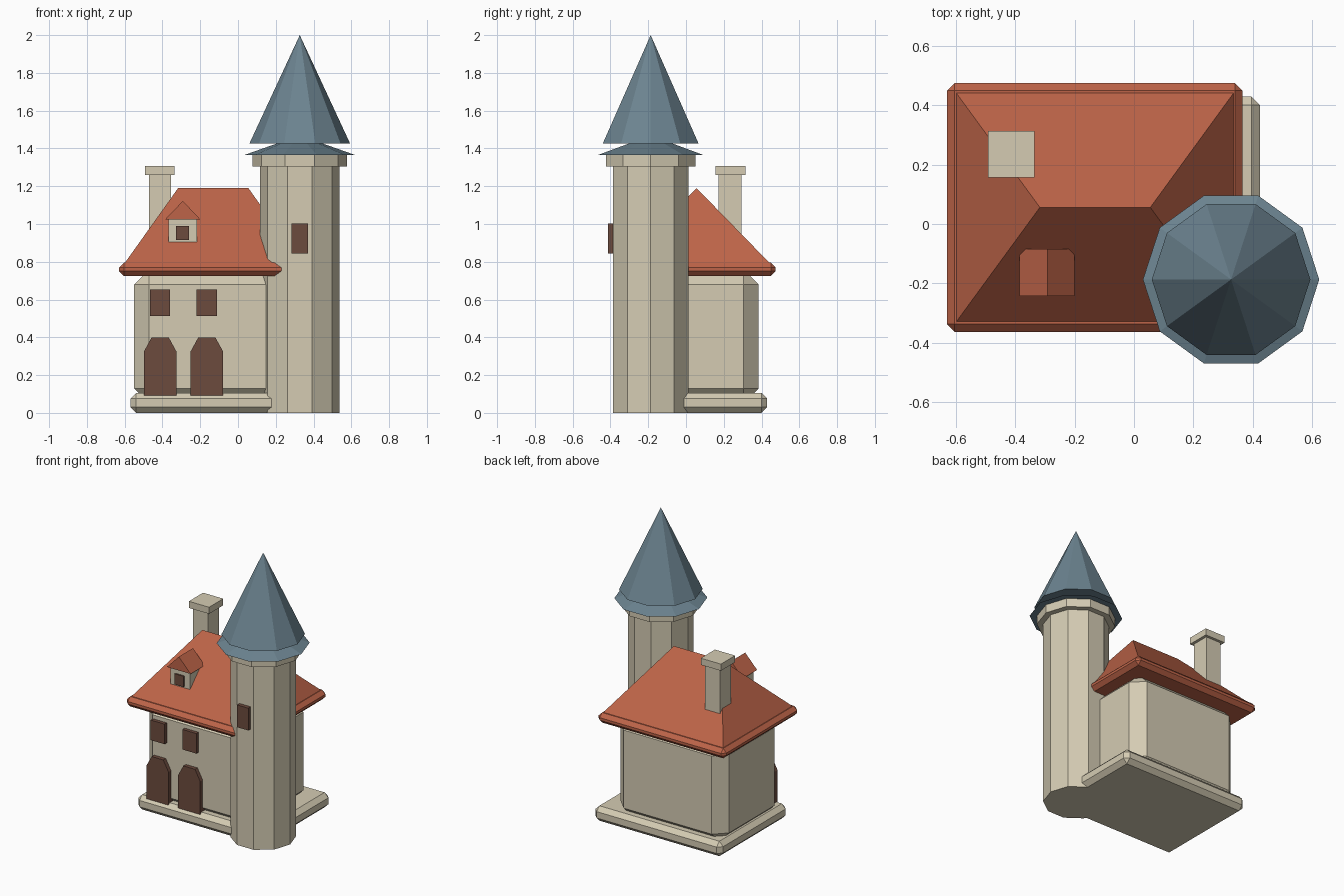
import bpy
import bmesh
from math import radians
from mathutils import Matrix, Vector

cube = bpy.data.objects.get("Cube")
if cube:
    bpy.data.objects.remove(cube, do_unlink=True)


def material(name, rgb):
    mat = bpy.data.materials.new(name)
    mat.use_nodes = True
    mat.diffuse_color = (*rgb, 1)
    bsdf = next(n for n in mat.node_tree.nodes if n.type == 'BSDF_PRINCIPLED')
    bsdf.inputs["Base Color"].default_value = (*rgb, 1)
    bsdf.inputs["Roughness"].default_value = 0.8
    return mat


STONE = material("cream stone", (0.66, 0.60, 0.45))
TILE = material("terracotta tile", (0.51, 0.127, 0.065))
SLATE = material("blue slate", (0.15, 0.23, 0.28))
WOOD = material("brown wood", (0.15, 0.07, 0.048))


def finish(bm, name, mat):
    bmesh.ops.recalc_face_normals(bm, faces=bm.faces)
    mesh = bpy.data.meshes.new(name)
    bm.to_mesh(mesh)
    bm.free()
    mesh.materials.append(mat)
    obj = bpy.data.objects.new(name, mesh)
    bpy.context.collection.objects.link(obj)
    return obj


def box(name, mat, xs, ys, zs, bevel=0):
    """Box between pairs of limits, with optional chamfered edges."""
    bm = bmesh.new()
    bmesh.ops.create_cube(bm, size=1)
    for v in bm.verts:
        v.co = [lim[0] if c < 0 else lim[1] for c, lim in zip(v.co, (xs, ys, zs))]
    if bevel:
        bmesh.ops.bevel(bm, geom=bm.edges[:], offset=bevel, segments=1,
                        profile=0.5, affect='EDGES')
    return finish(bm, name, mat)


def extrude_front(name, mat, outline, y0, y1):
    """Extrude an (x, z) outline from y0 to y1."""
    bm = bmesh.new()
    face = bm.faces.new([bm.verts.new((x, y0, z)) for x, z in outline])
    new = bmesh.ops.extrude_face_region(bm, geom=[face])["geom"]
    verts = [g for g in new if isinstance(g, bmesh.types.BMVert)]
    bmesh.ops.translate(bm, verts=verts, vec=(0, y1 - y0, 0))
    return finish(bm, name, mat)


TOWER_X, TOWER_Y = 0.327, -0.187


def tower_part(name, mat, r0, z0, r1, z1):
    """Ten-sided drum or cone on the tower axis."""
    bm = bmesh.new()
    place = Matrix.Translation((TOWER_X, TOWER_Y, (z0 + z1) / 2)) @ Matrix.Rotation(radians(90), 4, 'Z')
    bmesh.ops.create_cone(bm, cap_ends=True, segments=10, radius1=r0, radius2=r1,
                          depth=z1 - z0, matrix=place)
    bmesh.ops.remove_doubles(bm, verts=bm.verts, dist=0.0005)
    return finish(bm, name, mat)


# House body on its plinth
box("plinth", STONE, (-0.57, 0.425), (-0.325, 0.43), (0, 0.105), 0.03)
box("house_walls", STONE, (-0.55, 0.296), (-0.28, 0.385), (0.05, 0.76), 0.08)

# Hipped roof: chamfered eave slab, then a wedge closing to a ridge
box("roof_eaves", TILE, (-0.63, 0.366), (-0.363, 0.475), (0.725, 0.795), 0.026)
bm = bmesh.new()
eave = [bm.verts.new((x, y, 0.79)) for x, y in
        ((-0.602, -0.334), (0.339, -0.334), (0.339, 0.446), (-0.602, 0.446))]
ridge = [bm.verts.new((x, 0.056, 1.19)) for x in (-0.317, 0.055)]
a, b, c, d = eave
left, right = ridge
for verts in ((a, b, right, left), (b, c, right), (c, d, left, right), (d, a, left), (d, c, b, a)):
    bm.faces.new(verts)
finish(bm, "hipped_roof", TILE)

# Chimney
box("chimney_shaft", STONE, (-0.472, -0.355), (0.172, 0.295), (0.85, 1.265))
box("chimney_cap", STONE, (-0.492, -0.335), (0.156, 0.314), (1.26, 1.307))

# Dormer
box("dormer_walls", STONE, (-0.368, -0.217), (-0.226, -0.09), (0.905, 1.03))
extrude_front("dormer_roof", TILE, [(-0.385, 1.025), (-0.2, 1.025), (-0.292, 1.122)], -0.242, -0.084)
box("dormer_window", WOOD, (-0.329, -0.259), (-0.236, -0.2), (0.915, 0.99))

# Doors with clipped tops, and windows above them
for side, door_x, window_x in (("right", -0.412, -0.413), ("left", -0.165, -0.165)):
    half = [(0.086, 0.09), (0.086, 0.325), (0.045, 0.4)]
    outline = [(door_x + x, z) for x, z in half] + [(door_x - x, z) for x, z in reversed(half)]
    extrude_front(side + "_door", WOOD, outline, -0.308, -0.25)
    box(side + "_window", WOOD, (window_x - 0.054, window_x + 0.054), (-0.305, -0.25), (0.512, 0.653))

# Round tower with collar, flared skirt and spire
tower_part("tower_shaft", STONE, 0.21, 0, 0.21, 1.31)
tower_part("tower_collar", STONE, 0.25, 1.305, 0.25, 1.364)
tower_part("spire_skirt", SLATE, 0.297, 1.364, 0.11, 1.43)
tower_part("spire", SLATE, 0.267, 1.425, 0, 2.0)
box("tower_window", WOOD, (0.283, 0.37), (-0.414, -0.36), (0.845, 1.002))
